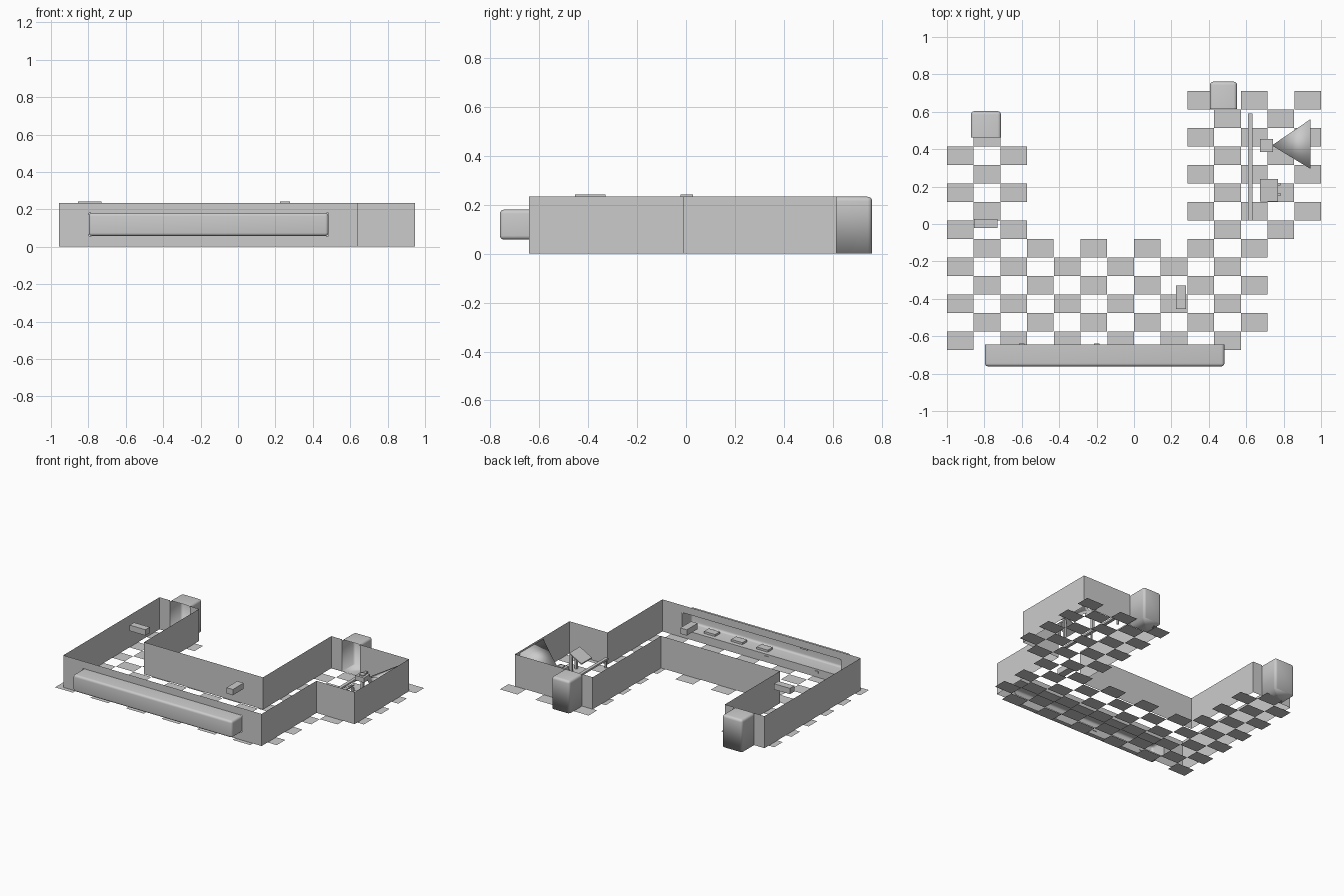
import bpy, bmesh
from mathutils import Matrix, Vector

cube = bpy.data.objects.get("Cube")
if cube:
    bpy.data.objects.remove(cube, do_unlink=True)

grey = bpy.data.materials.new("plain_grey")
grey.use_nodes = True
grey.diffuse_color = (0.6, 0.6, 0.6, 1)
grey.node_tree.nodes["Principled BSDF"].inputs["Base Color"].default_value = (0.6, 0.6, 0.6, 1)

H = 0.233                                   # wall height
LEFT, LEFT_IN, RIGHT_IN, RIGHT, FAR = -0.956, -0.637, 0.32, 0.64, 0.946
FRONT, INNER, STEP, WING_BACK, BACK = -0.643, -0.17, -0.012, 0.463, 0.615


def finish(name, bm, smooth=False):
    bmesh.ops.remove_doubles(bm, verts=bm.verts, dist=0.0001)
    mesh = bpy.data.meshes.new(name)
    bm.to_mesh(mesh)
    bm.free()
    mesh.materials.append(grey)
    obj = bpy.data.objects.new(name, mesh)
    bpy.context.collection.objects.link(obj)
    if smooth:
        for poly in mesh.polygons:
            poly.use_smooth = True
    return obj


def quad(bm, *pts):
    return bm.faces.new([bm.verts.new(p) for p in pts])


def wall(bm, a, b, low=0, high=H):
    quad(bm, (*a, low), (*b, low), (*b, high), (*a, high))


def add_box(bm, x, y, z):
    size = Vector((x[1] - x[0], y[1] - y[0], z[1] - z[0]))
    mid = Vector((sum(x), sum(y), sum(z))) / 2
    m = Matrix.Translation(mid) @ Matrix.Diagonal((*size, 1))
    return bmesh.ops.create_cube(bm, size=1, matrix=m)["verts"]


def box(name, x, y, z):
    bm = bmesh.new()
    add_box(bm, x, y, z)
    return finish(name, bm)


def recess(name, x, y, z, open_y, radius):
    """Rounded shell pushed out of a wall, open on the room side."""
    bm = bmesh.new()
    add_box(bm, x, y, z)
    on_wall = lambda v: abs(v.co.y - open_y) < 0.001
    bmesh.ops.delete(bm, geom=[f for f in bm.faces if all(map(on_wall, f.verts))],
                     context="FACES_ONLY")
    edges = [e for e in bm.edges if not all(map(on_wall, e.verts))
             and not all(v.co.z < 0.001 for v in e.verts)]
    bmesh.ops.bevel(bm, geom=edges, offset=radius, segments=4, profile=0.5, affect="EDGES")
    return finish(name, bm, True)


# Checkered floor: every second tile is present
bm = bmesh.new()
tw, th, x0, y0 = 2 / 14, 0.099, -1, -0.674
for i in range(14):
    for j in range(14):
        main = j < 6 and i < 12
        wings = j >= 6 and (i >= 9 or (i < 3 and j < 12))
        if (i + j) % 2 == 0 and (main or wings):
            x, y = x0 + i * tw, y0 + j * th
            add = 0.0005
            quad(bm, (x, y, 0), (x + tw - add, y, 0),
                 (x + tw - add, y + th - add, 0), (x, y + th - add, 0))
finish("floor_tiles", bm)

# Recess extents
niche_x, niche_z = (-0.797, 0.483), (0.058, 0.18)
left_door, right_door = (-0.872, -0.711), (0.406, 0.551)

# Thin walls around the rooms, with gaps at the alcoves and the niche
bm = bmesh.new()
path = [(RIGHT, FRONT), (RIGHT, STEP), (FAR, STEP), (FAR, BACK), (right_door[1], BACK)]
path2 = [(right_door[0], BACK), (RIGHT_IN, BACK), (RIGHT_IN, INNER), (LEFT_IN, INNER),
         (LEFT_IN, WING_BACK), (left_door[1], WING_BACK)]
path3 = [(left_door[0], WING_BACK), (LEFT, WING_BACK), (LEFT, FRONT)]
for run in (path, path2, path3):
    for a, b in zip(run, run[1:]):
        wall(bm, a, b)
wall(bm, (LEFT, FRONT), (niche_x[0], FRONT))
wall(bm, (niche_x[1], FRONT), (RIGHT, FRONT))
for low, high in ((0, niche_z[0]), (niche_z[1], H)):
    wall(bm, (niche_x[0], FRONT), (niche_x[1], FRONT), low, high)
finish("room_walls", bm)

# Display niche and the two alcoves
recess("front_display_niche", niche_x, (-0.761, FRONT), niche_z, FRONT, 0.016)
recess("left_alcove", left_door, (WING_BACK, 0.603), (0, H), WING_BACK, 0.018)
recess("right_alcove", right_door, (BACK, 0.761), (0, H), BACK, 0.018)

# Exhibits lying in the niche and small wall plates
for n, x in enumerate((0.28, 0.06, -0.145)):
    box(f"niche_exhibit_{n + 1}", (x - 0.045, x + 0.045), (-0.725, -0.67), (0.06, 0.075))
box("niche_plate", (-0.45, -0.39), (-0.758, -0.752), (0.11, 0.15))
for n, x in enumerate((-0.2, -0.6)):
    box(f"wall_label_{n + 1}", (x - 0.015, x + 0.015), (FRONT, FRONT + 0.004), (0.03, 0.045))

# Hanging boxes
box("hanging_box_front", (0.225, 0.277), (-0.455, -0.33), (0.2, 0.242))
box("hanging_box_left", (-0.856, -0.729), (-0.022, 0.028), (0.2, 0.242))

# Low rail on posts
bm = bmesh.new()
add_box(bm, (0.61, 0.633), (0.02, 0.59), (0.055, 0.068))
for y in (0.03, 0.3, 0.57):
    add_box(bm, (0.616, 0.627), (y, y + 0.011), (0, 0.055))
finish("low_rail", bm)

# Projector on a stand
bm = bmesh.new()
add_box(bm, (0.674, 0.744), (0.385, 0.455), (0.095, 0.13))
add_box(bm, (0.691, 0.727), (0.402, 0.438), (0.13, 0.137))
add_box(bm, (0.7, 0.718), (0.411, 0.429), (0, 0.095))
finish("projector_stand", bm)

# Pyramid of light widening to the end wall
bm = bmesh.new()
tip = (0.737, 0.42, 0.115)
base = [(0.943, 0.295, 0.02), (0.943, 0.56, 0.02), (0.943, 0.56, 0.222), (0.943, 0.295, 0.222)]
for a, b in zip(base, base[1:] + base[:1]):
    bm.faces.new([bm.verts.new(p) for p in (b, a, tip)])
quad(bm, *base)
bmesh.ops.remove_doubles(bm, verts=bm.verts, dist=0.0001)
bmesh.ops.recalc_face_normals(bm, faces=bm.faces)
finish("projector_beam", bm, True)

# Sloping reading panel on a post
bm = bmesh.new()
for v in add_box(bm, (0.674, 0.77), (0.12, 0.24), (0.085, 0.093)):
    v.co.z += (v.co.x - 0.674) * 0.55
add_box(bm, (0.765, 0.782), (0.15, 0.165), (0, 0.135))
add_box(bm, (0.765, 0.782), (0.205, 0.22), (0, 0.135))
finish("reading_panel", bm)
